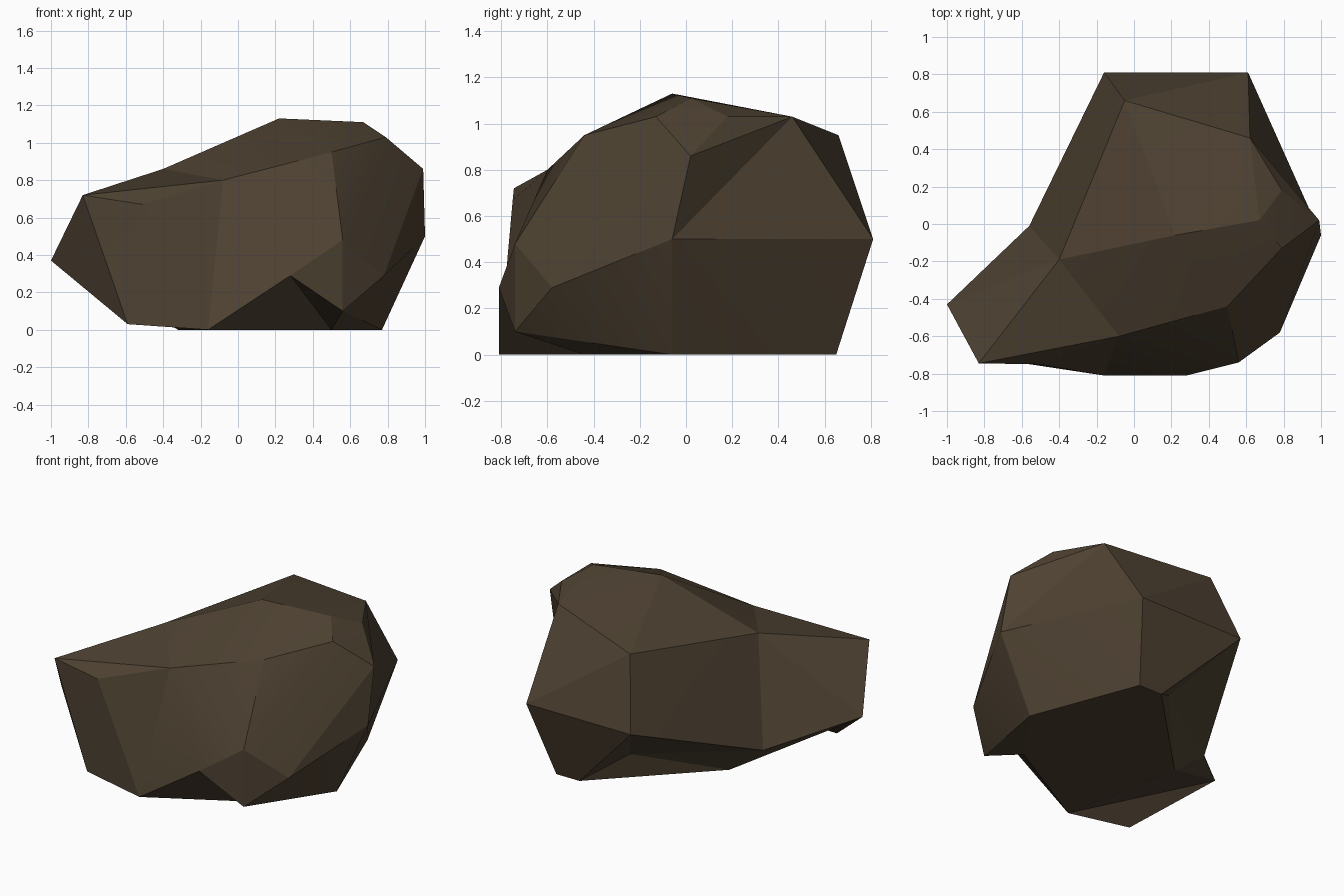
import bpy, bmesh, math
from mathutils import Vector

if "Cube" in bpy.data.objects:
    bpy.data.objects.remove(bpy.data.objects["Cube"])

# Corner points of the boulder, (x, y, z)
P = dict(
    # crest and top shelf
    peak=(.22, -.06, 1.13), top_left=(-.40, -.19, .86), top_back=(-.05, .66, .95),
    top_right=(.62, .46, 1.03), brow=(.50, -.44, .95), brow_left=(-.08, -.60, .80),
    # chipped corner on the right
    chip_top=(.67, .02, 1.11), chip_front=(.79, -.13, 1.03),
    chip_back=(.79, .18, 1.03), chip_low=(.99, .02, .86),
    # girth
    side=(1.0, -.06, .50), back_r=(.61, .81, .50), back_l=(-.16, .81, .50),
    waist=(-.56, -.01, .19), cheek=(.56, -.74, .48), cheek_r=(.78, -.58, .29),
    cheek_l=(.28, -.81, .29), cheek_low=(.56, -.74, .10),
    # ground contact
    foot_r=(.77, -.06, 0), foot_br=(.50, .65, 0), foot_bl=(.33, .65, 0),
    foot_l=(-.32, 0, 0), foot_f=(-.16, -.81, 0),
    # projecting left end
    tip=(-1.0, -.43, .37), tip_top=(-.83, -.745, .72),
    lip=(-.51, -.75, .67), chin=(-.59, -.745, .03),
)
SNOUT = {"tip", "tip_top", "lip", "chin"}
SEAM = {"top_left", "waist", "foot_l", "foot_f", "brow_left"}

bm = bmesh.new()


def hull(names):
    """Convex chunk from named points, left open where the two chunks meet."""
    vs = {n: bm.verts.new(P[n]) for n in names}
    bmesh.ops.convex_hull(bm, input=list(vs.values()), use_existing_faces=False)
    seam = {vs[n] for n in SEAM}
    inner = [f for f in bm.faces if set(f.verts) <= seam]
    bmesh.ops.delete(bm, geom=inner, context='FACES')


def at(name):
    return min(bm.verts, key=lambda v: (v.co - Vector(P[name])).length)


def dent(rim, centre):
    """Swap the faces inside a rim of points for a fan around a sunken point."""
    ring = {at(n) for n in rim}
    faces = [f for f in bm.faces if set(f.verts) <= ring]
    border = [e.verts[:] for e in bm.edges
              if sum(f in faces for f in e.link_faces) == 1]
    bmesh.ops.delete(bm, geom=faces, context='FACES')
    if border:
        c = bm.verts.new(centre)
        for a, b in border:
            bm.faces.new((a, b, c))


def fold_in(a, b):
    """Turn a ridge between points a and b into the opposite, hollow fold."""
    e = bm.edges.get((at(a), at(b)))
    if e and len(e.link_faces) == 2 and all(len(f.verts) == 3 for f in e.link_faces):
        bmesh.utils.edge_rotate(e, True)


# Main mass and left projecting mass, welded along the seam
hull([n for n in P if n not in SNOUT])
hull(sorted(SNOUT | SEAM))
stray = [e for e in bm.edges if not e.link_faces]
bmesh.ops.delete(bm, geom=stray, context='EDGES')
bmesh.ops.delete(bm, geom=[v for v in bm.verts if not v.link_faces], context='VERTS')
bmesh.ops.remove_doubles(bm, verts=bm.verts[:], dist=.001)
bmesh.ops.triangulate(bm, faces=[f for f in bm.faces if len(f.verts) > 3])
bmesh.ops.recalc_face_normals(bm, faces=bm.faces[:])

# Hollow folds: front left, under the snout, behind the chipped corner
fold_in("tip_top", "foot_f")
fold_in("chin", "foot_l")
fold_in("back_r", "chip_low")
fold_in("back_r", "chip_back")

# Undercuts: front right cheek and back left
dent(("cheek_l", "foot_f", "foot_r", "cheek_low"), (.50, -.44, 0))
dent(("back_l", "waist", "foot_l", "foot_bl"), (.10, .45, .165))
bmesh.ops.recalc_face_normals(bm, faces=bm.faces[:])

mesh = bpy.data.meshes.new("boulder")
bm.to_mesh(mesh)
bm.free()
rock = bpy.data.objects.new("boulder", mesh)
bpy.context.collection.objects.link(rock)

# Single brown stone colour
stone = bpy.data.materials.new("brown stone")
stone.diffuse_color = (.075, .053, .031, 1)
stone.use_nodes = True
stone.node_tree.nodes["Principled BSDF"].inputs["Base Color"].default_value = stone.diffuse_color
mesh.materials.append(stone)

# Soft shading over shallow creases, crisp elsewhere
bpy.context.view_layer.objects.active = rock
rock.select_set(True)
bpy.ops.object.shade_smooth_by_angle(angle=math.radians(15))
